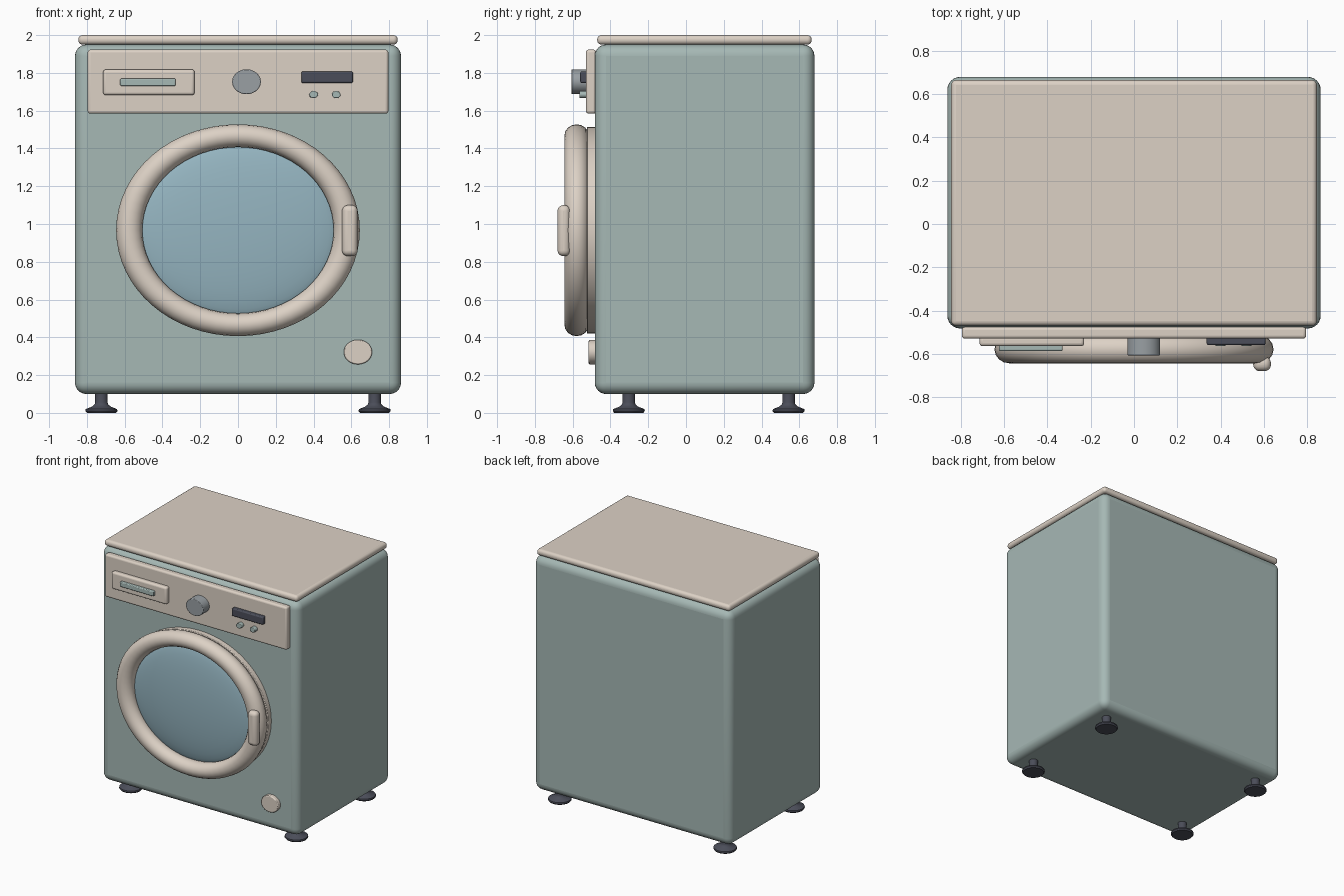
import bpy, bmesh, math
from mathutils import Matrix

if "Cube" in bpy.data.objects:
    bpy.data.objects.remove(bpy.data.objects["Cube"])


def material(name, rgb):
    m = bpy.data.materials.new(name)
    m.diffuse_color = (*rgb, 1)
    m.use_nodes = True
    m.node_tree.nodes["Principled BSDF"].inputs["Base Color"].default_value = m.diffuse_color
    return m


BODY = material("sage_enamel", (0.38, 0.48, 0.46))
CREAM = material("cream_plastic", (0.72, 0.64, 0.56))
GLASS = material("blue_glass", (0.30, 0.46, 0.53))
DARK = material("dark_plastic", (0.07, 0.075, 0.10))
METAL = material("grey_metal", (0.32, 0.35, 0.37))


def finish(name, bm, mat, bevel=0, segments=4):
    bmesh.ops.recalc_face_normals(bm, faces=bm.faces)
    me = bpy.data.meshes.new(name)
    bm.to_mesh(me)
    bm.free()
    me.materials.append(mat)
    ob = bpy.data.objects.new(name, me)
    bpy.context.collection.objects.link(ob)
    if bevel:
        mod = ob.modifiers.new("rounding", 'BEVEL')
        mod.width, mod.segments = bevel, segments
        mod.limit_method, mod.angle_limit = 'ANGLE', math.radians(40)
    bpy.ops.object.select_all(action='DESELECT')
    ob.select_set(True)
    bpy.context.view_layer.objects.active = ob
    bpy.ops.object.shade_smooth_by_angle(angle=math.radians(40))
    return ob


def box(name, x, y, z, mat, bevel, segments=4):
    """Rounded box from (min, max) pairs."""
    bm = bmesh.new()
    bmesh.ops.create_cube(bm, size=1)
    for v in bm.verts:
        for i, (lo, hi) in enumerate((x, y, z)):
            v.co[i] = (lo + hi) / 2 + v.co[i] * (hi - lo)
    return finish(name, bm, mat, bevel, segments)


def disc(name, x, z, rx, rz, y, mat, bevel, n=48):
    """Elliptical cylinder along y."""
    bm = bmesh.new()
    bmesh.ops.create_cone(bm, cap_ends=True, segments=n, radius1=1, radius2=1, depth=1)
    bm.transform(Matrix.Translation((x, sum(y) / 2, z))
                 @ Matrix.Diagonal((rx, y[1] - y[0], rz, 1))
                 @ Matrix.Rotation(math.pi / 2, 4, 'X'))
    return finish(name, bm, mat, bevel, 2)


def lathe(name, profile, matrix, mat, closed=False, n=32):
    """Spin an (r, z) profile around z, then place it."""
    bm = bmesh.new()
    vs = [bm.verts.new((r, 0, h)) for r, h in profile]
    edges = [bm.edges.new(p) for p in zip(vs, vs[1:])]
    if closed:
        edges.append(bm.edges.new((vs[-1], vs[0])))
    bmesh.ops.spin(bm, geom=vs + edges, cent=(0, 0, 0), axis=(0, 0, 1),
                   angle=2 * math.pi, steps=n)
    bmesh.ops.remove_doubles(bm, verts=bm.verts, dist=1e-4)
    bm.transform(matrix)
    return finish(name, bm, mat)


# Cabinet and lid
box("cabinet", (-0.863, 0.863), (-0.483, 0.68), (0.10, 1.95), BODY, 0.06, 6)
box("top_lid", (-0.845, 0.845), (-0.47, 0.665), (1.95, 2.0), CREAM, 0.022)

# Control panel with drawer, dial, display and buttons
box("control_panel", (-0.796, 0.796), (-0.53, -0.475), (1.584, 1.923), CREAM, 0.015)
box("detergent_drawer", (-0.714, -0.23), (-0.565, -0.52), (1.682, 1.818), CREAM, 0.015)
box("drawer_grip", (-0.624, -0.33), (-0.587, -0.555), (1.731, 1.77), BODY, 0.006, 2)
disc("program_dial", 0.045, 1.753, 0.076, 0.066, (-0.607, -0.525), METAL, 0.004)
box("display", (0.336, 0.608), (-0.56, -0.52), (1.746, 1.808), DARK, 0.008, 2)
for i, x in enumerate((0.40, 0.52)):
    disc(f"button_{i + 1}", x, 1.685, 0.023, 0.019, (-0.565, -0.52), BODY, 0.004, 24)

# Door: backing plate, round rim, domed glass, handle
DOOR_Z = 0.967
disc("door_plate", 0, DOOR_Z, 0.63, 0.547, (-0.525, -0.475), CREAM, 0.004, 64)
rim = [(0.871 + 0.105 * math.cos(a), 0.065 * math.sin(a))
       for a in (2 * math.pi * i / 16 for i in range(16))]
rim = [(r * 0.5757 / 0.871, h) for r, h in rim]
place = (Matrix.Translation((0, -0.579, DOOR_Z)) @ Matrix.Diagonal((1, 1, 0.869, 1))
         @ Matrix.Rotation(math.pi / 2, 4, 'X'))
lathe("door_rim", rim, place, CREAM, closed=True, n=64)
dome = [(0.54 * math.cos(a), 0.07 * math.sin(a))
        for a in (math.pi / 2 * i / 10 for i in range(11))]
place = (Matrix.Translation((0, -0.54, DOOR_Z)) @ Matrix.Diagonal((1, 1, 0.869, 1))
         @ Matrix.Rotation(math.pi / 2, 4, 'X'))
lathe("door_glass", dome, place, GLASS, n=64)
box("door_handle", (0.551, 0.633), (-0.68, -0.613), (0.83, 1.10), CREAM, 0.03, 5)

# Drain filter cover
disc("filter_cover", 0.635, 0.322, 0.075, 0.065, (-0.515, -0.475), CREAM, 0.006)

# Four levelling feet
foot = [(0, 0), (0.077, 0), (0.085, 0.01), (0.083, 0.02), (0.05, 0.033),
        (0.036, 0.045), (0.033, 0.055), (0.033, 0.12), (0, 0.12)]
for side, x in (("left", -0.723), ("right", 0.723)):
    for end, y in (("front", -0.303), ("back", 0.543)):
        lathe(f"{end}_{side}_foot", foot, Matrix.Translation((x, y, 0)), DARK)
